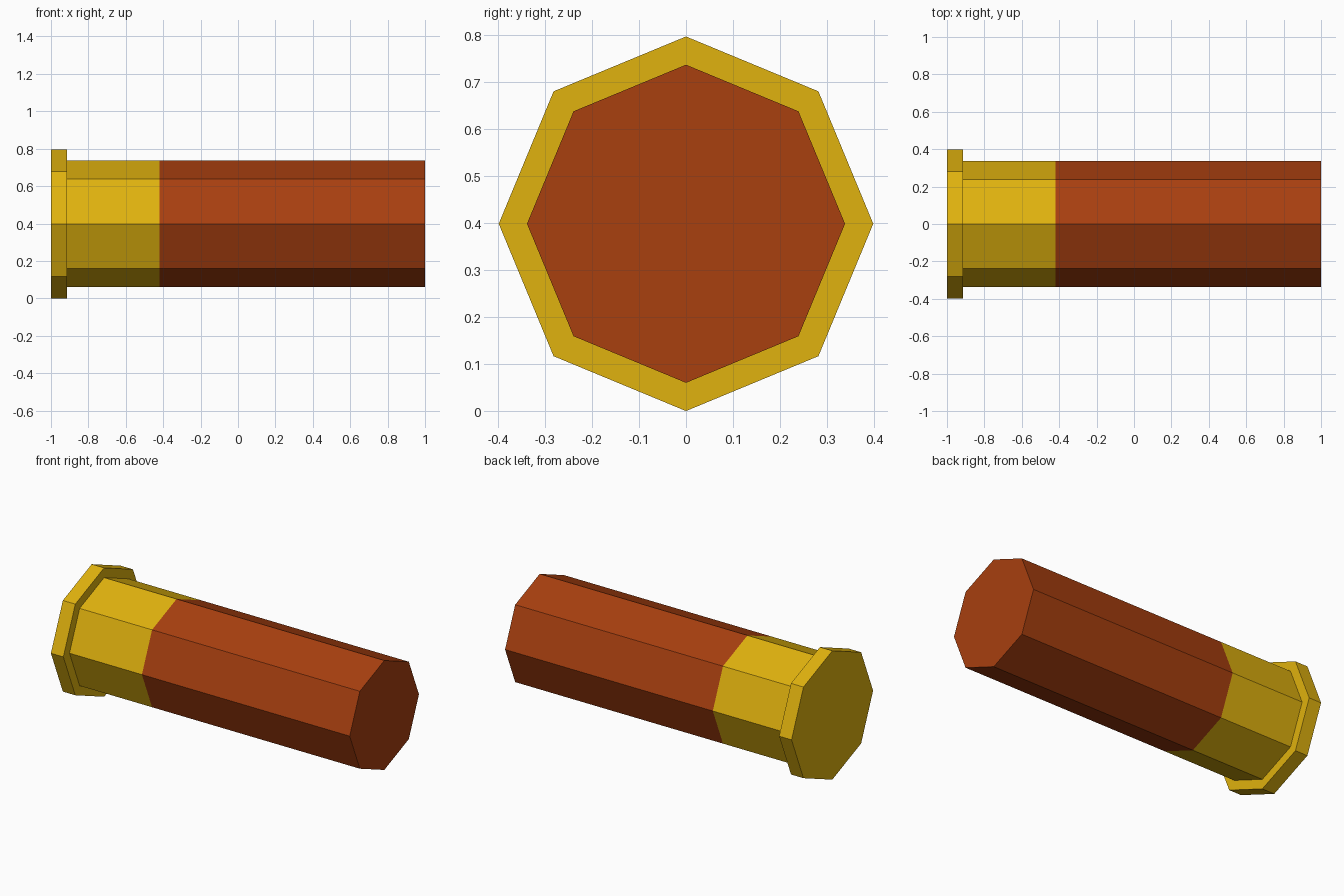
import bpy, bmesh, math

if "Cube" in bpy.data.objects:
    bpy.data.objects.remove(bpy.data.objects["Cube"])

RIM_R, BODY_R = 0.398, 0.338
SIDES = 8


def material(name, color):
    m = bpy.data.materials.new(name)
    m.diffuse_color = (*color, 1)
    m.use_nodes = True
    m.node_tree.nodes["Principled BSDF"].inputs["Base Color"].default_value = m.diffuse_color
    return m


def lathe(name, profile, mat):
    """Eight-sided solid along x from (x, radius) points; radius 0 closes an end."""
    bm = bmesh.new()
    rings = []
    for x, r in profile:
        rings.append([bm.verts.new((x, r * math.cos(i * math.tau / SIDES),
                                    RIM_R + r * math.sin(i * math.tau / SIDES)))
                      for i in range(SIDES)])
    for a, b in zip(rings, rings[1:]):
        for i in range(SIDES):
            j = (i + 1) % SIDES
            bm.faces.new((a[i], a[j], b[j], b[i]))
    bm.faces.new(rings[0])
    bm.faces.new(rings[-1])
    bmesh.ops.recalc_face_normals(bm, faces=bm.faces)
    mesh = bpy.data.meshes.new(name)
    bm.to_mesh(mesh)
    bm.free()
    mesh.materials.append(mat)
    ob = bpy.data.objects.new(name, mesh)
    bpy.context.collection.objects.link(ob)
    return ob


brass = material("brass yellow", (0.745, 0.445, 0.0044))
red = material("rust red", (0.392, 0.05, 0.0048))

# Brass head: wide rim stepping in to a collar
lathe("brass_head", [(-1, RIM_R), (-0.915, RIM_R), (-0.915, BODY_R), (-0.42, BODY_R)], brass)
# Red casing
lathe("casing", [(-0.42, BODY_R), (1, BODY_R)], red)
